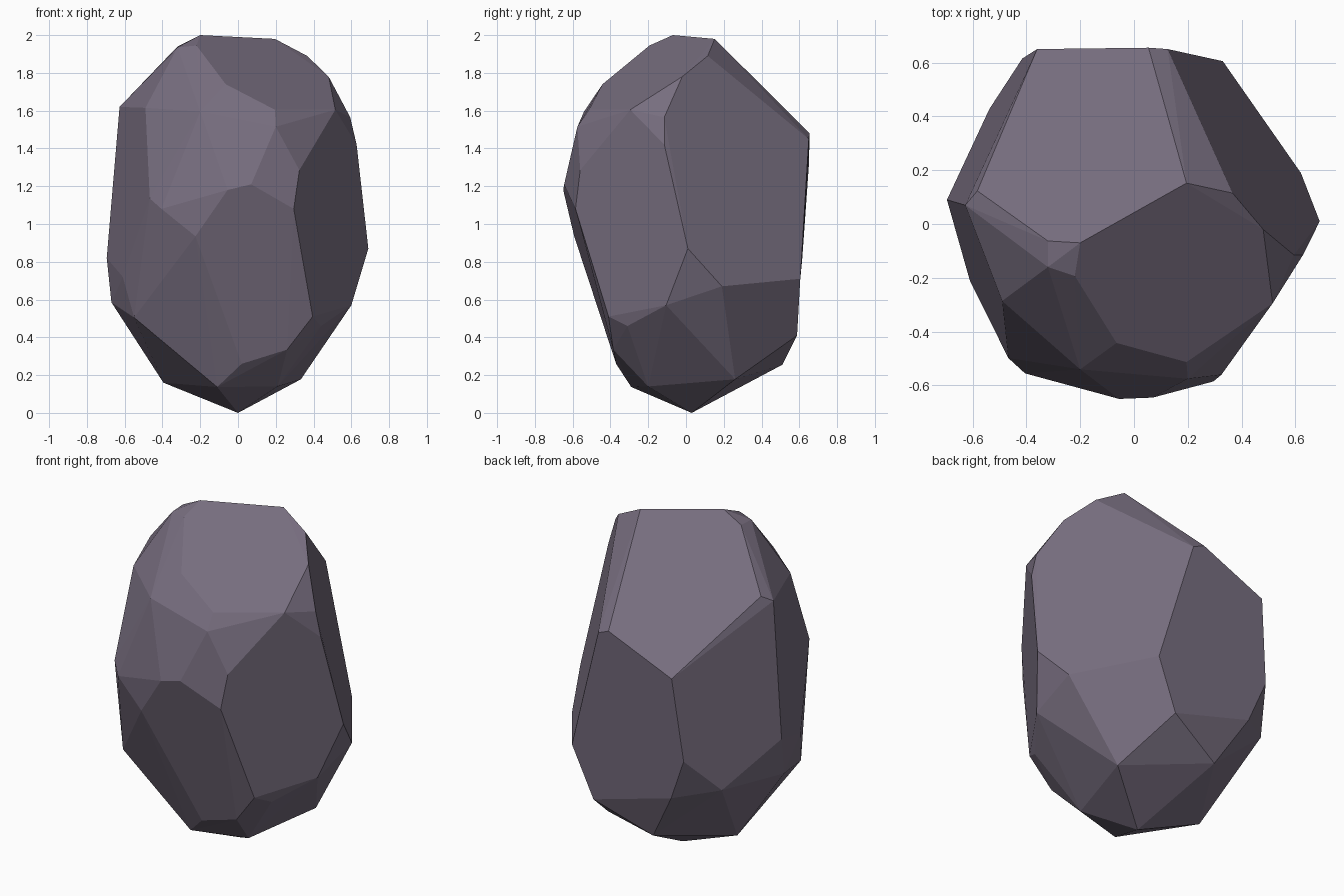
import bpy, bmesh, math

# Corner points of the faceted boulder, grouped by region; the faces are their convex hull
CORNERS = [
    # crown
    (.195, .152, 1.98), (-.2, -.07, 2.0), (-.32, -.063, 1.94), (-.32, -.16, 1.935),
    (-.22, -.193, 1.945), (.366, .115, 1.89), (.48, -.02, 1.78),
    (-.582, .123, 1.655), (-.627, .07, 1.62),
    # back
    (-.36, .65, 1.303), (.054, .655, 1.48), (.125, .65, 1.45), (.33, .605, .71),
    (-.415, .615, .81), (-.315, .59, .555), (.2, .588, .41), (-.14, .51, .255),
    # right
    (.62, .19, .67), (.69, .01, .87), (.594, -.115, 1.565), (.628, -.115, 1.42),
    (.515, -.295, 1.605), (.6, -.105, .57), (.44, -.31, .46),
    # front
    (.325, -.56, 1.285), (.295, -.585, 1.08), (.07, -.645, 1.21), (-.055, -.65, 1.18),
    (-.225, -.592, .935), (-.405, -.555, 1.08), (-.467, -.498, 1.135),
    (-.49, -.286, 1.615), (.195, -.513, 1.605), (.2, -.575, 1.515),
    (-.065, -.442, 1.74), (-.2, -.54, 1.595),
    # left
    (-.61, -.21, .72), (-.695, .09, .82), (-.537, .428, .6), (-.67, .03, .585),
    (-.55, -.3, .505),
    # underside
    (-.11, -.29, .137), (.02, -.37, .26), (.26, -.385, .335), (.395, -.41, .51),
    (.333, .26, .178), (0, .03, 0), (-.395, .08, .16), (.21, -.2, .14),
]

stone = bpy.data.materials.new("purple grey stone")
stone.diffuse_color = (.185, .155, .212, 1)

# Wrap the corners, then merge nearly coplanar triangles into clean facets
bm = bmesh.new()
for p in CORNERS:
    bm.verts.new(p)
hull = bmesh.ops.convex_hull(bm, input=bm.verts[:])
loose = [v for v in bm.verts if not v.link_faces]
bmesh.ops.delete(bm, geom=loose, context='VERTS')
bmesh.ops.dissolve_limit(bm, angle_limit=math.radians(4),
                         verts=bm.verts[:], edges=bm.edges[:])
bmesh.ops.recalc_face_normals(bm, faces=bm.faces[:])

mesh = bpy.data.meshes.new("boulder")
bm.to_mesh(mesh)
bm.free()
mesh.materials.append(stone)
boulder = bpy.data.objects.new("boulder", mesh)
bpy.context.collection.objects.link(boulder)
